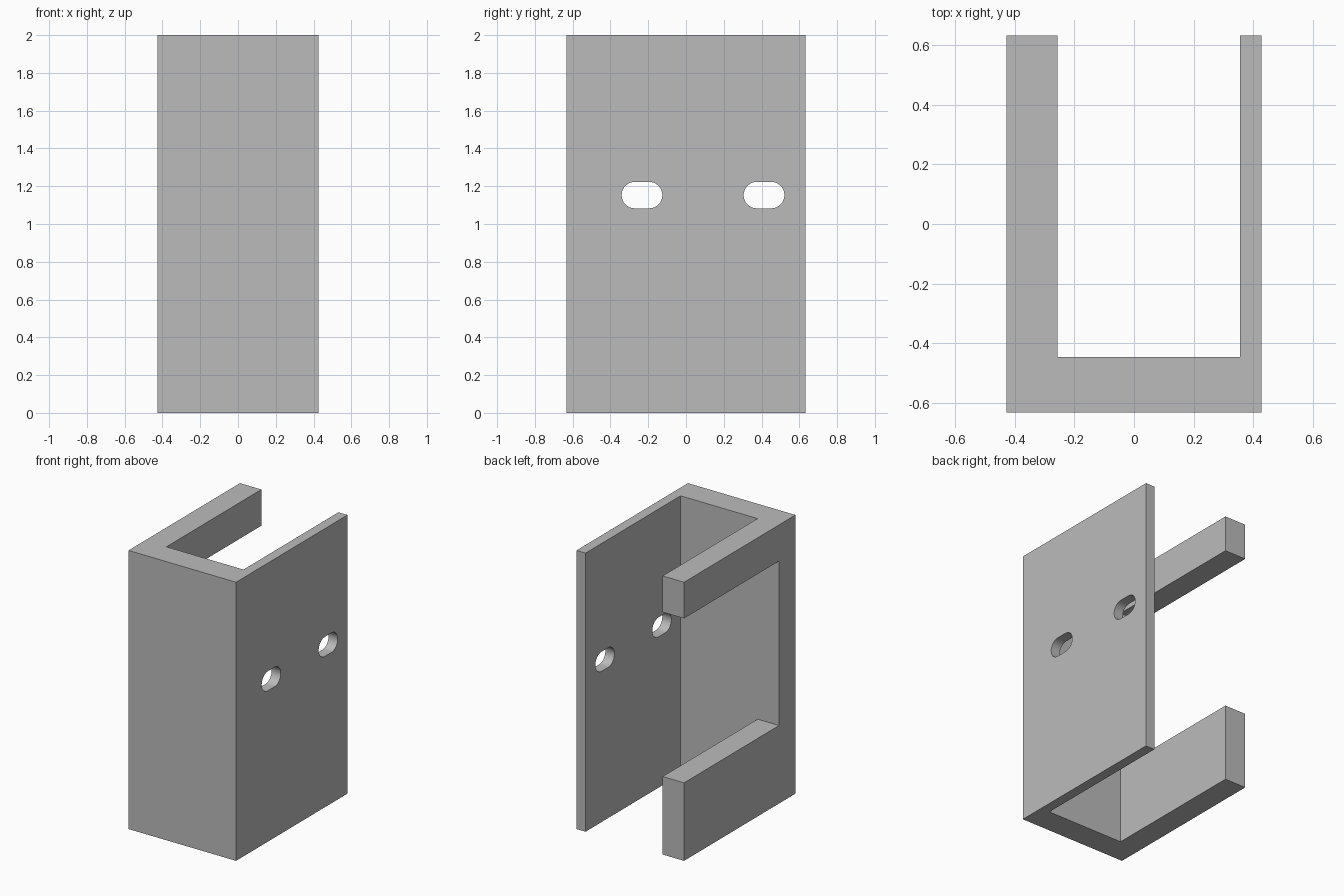
import bpy, bmesh, math

if "Cube" in bpy.data.objects:
    bpy.data.objects.remove(bpy.data.objects["Cube"])

# One flat grey for the whole bracket
grey = bpy.data.materials.new("grey")
grey.diffuse_color = (0.5, 0.5, 0.5, 1)
grey.use_nodes = True
grey.node_tree.nodes["Principled BSDF"].inputs["Base Color"].default_value = grey.diffuse_color


def prism(name, outline, direction):
    """Extrude a planar outline along a direction into a closed solid."""
    bm = bmesh.new()
    face = bm.faces.new([bm.verts.new(p) for p in outline])
    top = bmesh.ops.extrude_face_region(bm, geom=[face])["geom"]
    bmesh.ops.translate(bm, vec=direction,
                        verts=[v for v in top if isinstance(v, bmesh.types.BMVert)])
    bmesh.ops.recalc_face_normals(bm, faces=bm.faces)
    mesh = bpy.data.meshes.new(name)
    bm.to_mesh(mesh)
    bm.free()
    mesh.materials.append(grey)
    obj = bpy.data.objects.new(name, mesh)
    bpy.context.collection.objects.link(obj)
    return obj


def cut(target, cutter):
    """Subtract the cutter from the target and discard it."""
    mod = target.modifiers.new("cut", "BOOLEAN")
    mod.operation = "DIFFERENCE"
    mod.solver = "EXACT"
    mod.object = cutter
    bpy.context.view_layer.objects.active = target
    bpy.ops.object.modifier_apply(modifier=mod.name)
    bpy.data.objects.remove(cutter)


def slot_outline(y, z, half, r, x, n=16):
    """Rounded slot outline in the yz plane."""
    pts = []
    for side, start in ((1, -math.pi / 2), (-1, math.pi / 2)):
        for i in range(n + 1):
            a = start + math.pi * i / n
            pts.append((x, y + side * half + r * math.cos(a), z + r * math.sin(a)))
    return pts


# U-shaped body: thick left wall, front web, thin right plate
profile = [(-0.427, -0.632), (0.427, -0.632), (0.427, 0.632), (0.355, 0.632),
           (0.355, -0.445), (-0.257, -0.445), (-0.257, 0.632), (-0.427, 0.632)]
bracket = prism("bracket", [(x, y, 0) for x, y in profile], (0, 0, 2))

# Open window in the left wall, leaving an upper and a lower arm
window = [(-0.6, -0.445, 0.56), (-0.6, 0.8, 0.56), (-0.6, 0.8, 1.74), (-0.6, -0.445, 1.74)]
cut(bracket, prism("window_cutter", window, (0.5, 0, 0)))

# Two screw slots through the right plate
for y in (-0.233, 0.413):
    cut(bracket, prism("slot_cutter", slot_outline(y, 1.153, 0.038, 0.07, 0.25), (0.3, 0, 0)))

# Smooth slot walls, crisp edges elsewhere
bpy.ops.object.select_all(action="DESELECT")
bracket.select_set(True)
bpy.context.view_layer.objects.active = bracket
bpy.ops.object.shade_smooth_by_angle(angle=math.radians(30))
